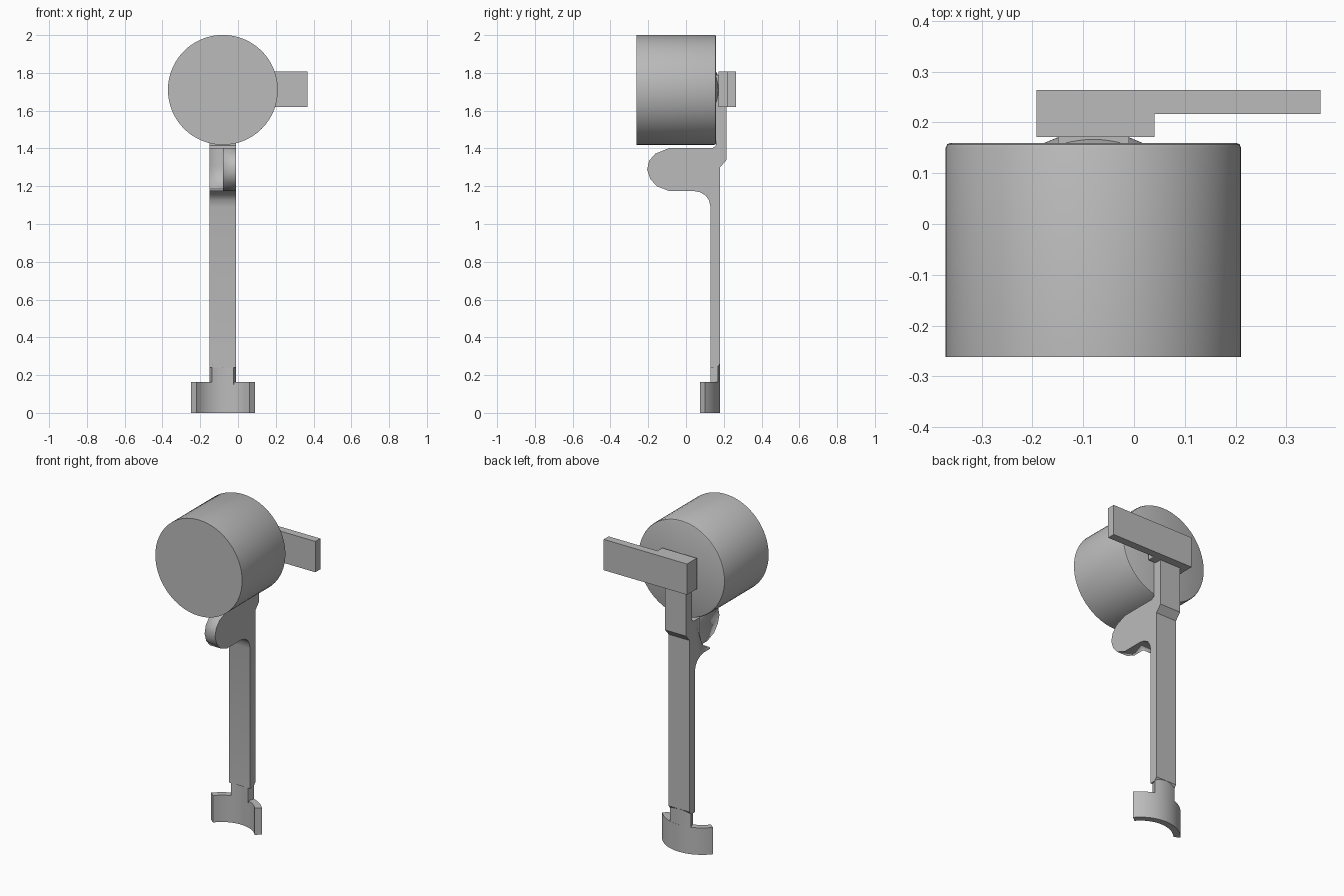
import bpy, bmesh, math
from mathutils import Vector, Matrix

if "Cube" in bpy.data.objects:
    bpy.data.objects.remove(bpy.data.objects["Cube"])

grey = bpy.data.materials.new("plain grey")
grey.diffuse_color = (0.5, 0.5, 0.5, 1)
grey.use_nodes = True
grey.node_tree.nodes["Principled BSDF"].inputs["Base Color"].default_value = grey.diffuse_color
CX = -0.08


def finish(name, bm, smooth=35):
    bmesh.ops.recalc_face_normals(bm, faces=bm.faces)
    me = bpy.data.meshes.new(name)
    bm.to_mesh(me)
    bm.free()
    me.materials.append(grey)
    ob = bpy.data.objects.new(name, me)
    bpy.context.collection.objects.link(ob)
    bpy.ops.object.select_all(action='DESELECT')
    ob.select_set(True)
    bpy.context.view_layer.objects.active = ob
    bpy.ops.object.shade_smooth_by_angle(angle=math.radians(smooth))
    return ob


def extrude(name, pts, axis, lo, hi):
    """Extrude a (y, z) outline along x, or an (x, y) outline along z."""
    bm = bmesh.new()
    place = (lambda a, b: (lo, a, b)) if axis == 'x' else (lambda a, b: (a, b, lo))
    face = bm.faces.new([bm.verts.new(place(a, b)) for a, b in pts])
    out = bmesh.ops.extrude_face_region(bm, geom=[face])
    step = Vector((hi - lo, 0, 0) if axis == 'x' else (0, 0, hi - lo))
    bmesh.ops.translate(bm, vec=step,
                        verts=[v for v in out['geom'] if isinstance(v, bmesh.types.BMVert)])
    return finish(name, bm)


def round_y(name, z, y0, y1, r0, r1, bevel=0):
    """Cylinder or cone lying along y, with an optional bevel on its back rim."""
    bm = bmesh.new()
    bmesh.ops.create_cone(bm, cap_ends=True, segments=64, radius1=r0, radius2=r1, depth=y1 - y0,
                          matrix=Matrix.Translation((CX, (y0 + y1) / 2, z))
                          @ Matrix.Rotation(-math.pi / 2, 4, 'X'))
    if bevel:
        rim = [e for e in bm.edges if all(v.co.y > y1 - 0.001 for v in e.verts)]
        bmesh.ops.bevel(bm, geom=rim, offset=bevel, segments=2, profile=0.5, affect='EDGES')
    return finish(name, bm)


def arc_band(r_in, r_out, half, n=20):
    """Outline of a curved band, concave towards the front."""
    angles = [-half + 2 * half * i / n for i in range(n + 1)]
    ring = lambda r, aa: [(CX + r * math.sin(a), -0.04 + r * math.cos(a)) for a in aa]
    return ring(r_out, angles) + ring(r_in, reversed(angles))


# Drum with rounded back rim, and the tapered boss behind it
round_y("drum", 1.71, -0.262, 0.16, 0.291, 0.291, 0.01)
round_y("boss", 1.71, 0.155, 0.173, 0.108, 0.065)

# Stem with finger grip, one outline seen from the side
stem = extrude("stem", [
    (0.13, 0.24), (0.13, 1.09), (0.122, 1.125), (0.105, 1.15), (0.075, 1.168), (0.04, 1.175),
    (-0.09, 1.175), (-0.155, 1.2), (-0.19, 1.24), (-0.206, 1.288), (-0.195, 1.335),
    (-0.163, 1.372), (-0.09, 1.402), (0.14, 1.402), (0.158, 1.415), (0.158, 1.79),
    (0.215, 1.79), (0.215, 1.34), (0.18, 1.3), (0.18, 0.26), (0.165, 0.24)],
    'x', -0.15, -0.01)

# Hollow scooped from the left half of the grip
scoop = [(-0.03 + 0.11 * math.cos(t), 1.31 - 0.125 * math.sin(t))
         for t in (math.radians(9 * i) for i in range(10))]
cutter = extrude("scoop_cutter", [(-0.4, 1.46), (0.08, 1.46)] + scoop
                 + [(-0.04, 1.1), (-0.4, 1.1)], 'x', -0.3, CX)
cutter.hide_render = True
mod = stem.modifiers.new("scoop", 'BOOLEAN')
mod.operation, mod.object, mod.solver = 'DIFFERENCE', cutter, 'EXACT'
bpy.context.view_layer.objects.active = stem
bpy.ops.object.modifier_apply(modifier=mod.name)
bpy.data.objects.remove(cutter)

# Curved foot and its narrower neck
extrude("foot", arc_band(0.181, 0.22, math.radians(50.6)), 'z', 0, 0.163)
extrude("neck", arc_band(0.178, 0.2195, math.asin(0.07 / 0.22), 8), 'z', 0.15, 0.262)

# Stepped crossbar on the back
extrude("crossbar", [(-0.192, 0.171), (0.04, 0.171), (0.04, 0.217), (0.367, 0.217),
                     (0.367, 0.264), (-0.192, 0.264)], 'z', 1.62, 1.807)
